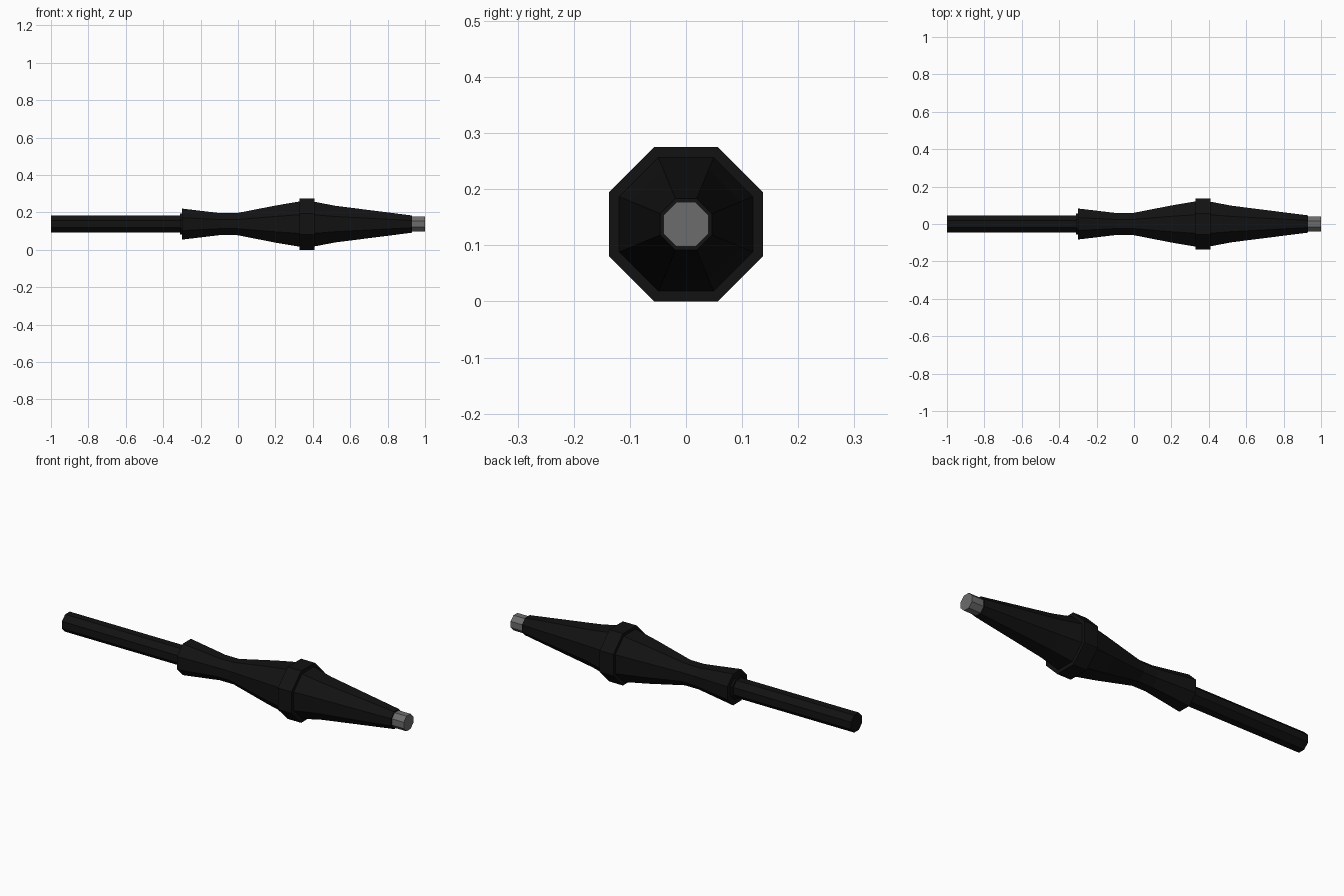
import bpy, bmesh, math

if "Cube" in bpy.data.objects:
    bpy.data.objects.remove(bpy.data.objects["Cube"])

SIDES = 8
AXIS_Z = 0.1375


def material(name, value):
    m = bpy.data.materials.new(name)
    m.diffuse_color = (value, value, value, 1)
    m.use_nodes = True
    m.node_tree.nodes["Principled BSDF"].inputs["Base Color"].default_value = m.diffuse_color
    return m


def lathe(name, profile, mat):
    """Octagonal solid along x from (x, half width across flats) points."""
    bm = bmesh.new()
    rings = []
    for x, flat in profile:
        r = flat / math.cos(math.pi / SIDES)
        angles = [(i + 0.5) * 2 * math.pi / SIDES for i in range(SIDES)]
        rings.append([bm.verts.new((x, r * math.cos(a), AXIS_Z + r * math.sin(a)))
                      for a in angles])
    for a, b in zip(rings, rings[1:]):
        for i in range(SIDES):
            j = (i + 1) % SIDES
            bm.faces.new((a[i], a[j], b[j], b[i]))
    bm.faces.new(rings[0])
    bm.faces.new(rings[-1])
    bmesh.ops.recalc_face_normals(bm, faces=bm.faces)
    mesh = bpy.data.meshes.new(name)
    bm.to_mesh(mesh)
    bm.free()
    mesh.materials.append(mat)
    obj = bpy.data.objects.new(name, mesh)
    bpy.context.collection.objects.link(obj)
    return obj


black = material("black", 0.006)
grey = material("grey", 0.15)

# Rear rod
lathe("rod", [(-1.0, 0.046), (-0.30, 0.046)], black)

# Flared grip, narrow neck, swelling body, raised band and tapering nose
lathe("body", [
    (-0.31, 0.056), (-0.30, 0.056), (-0.30, 0.083),
    (-0.09, 0.058), (-0.01, 0.058),
    (0.20, 0.099), (0.33, 0.121),
    (0.33, 0.1375), (0.41, 0.1375), (0.41, 0.119),
    (0.52, 0.098), (0.93, 0.046),
], black)

# Metal tip
lathe("tip", [(0.92, 0.04), (1.0, 0.04)], grey)
